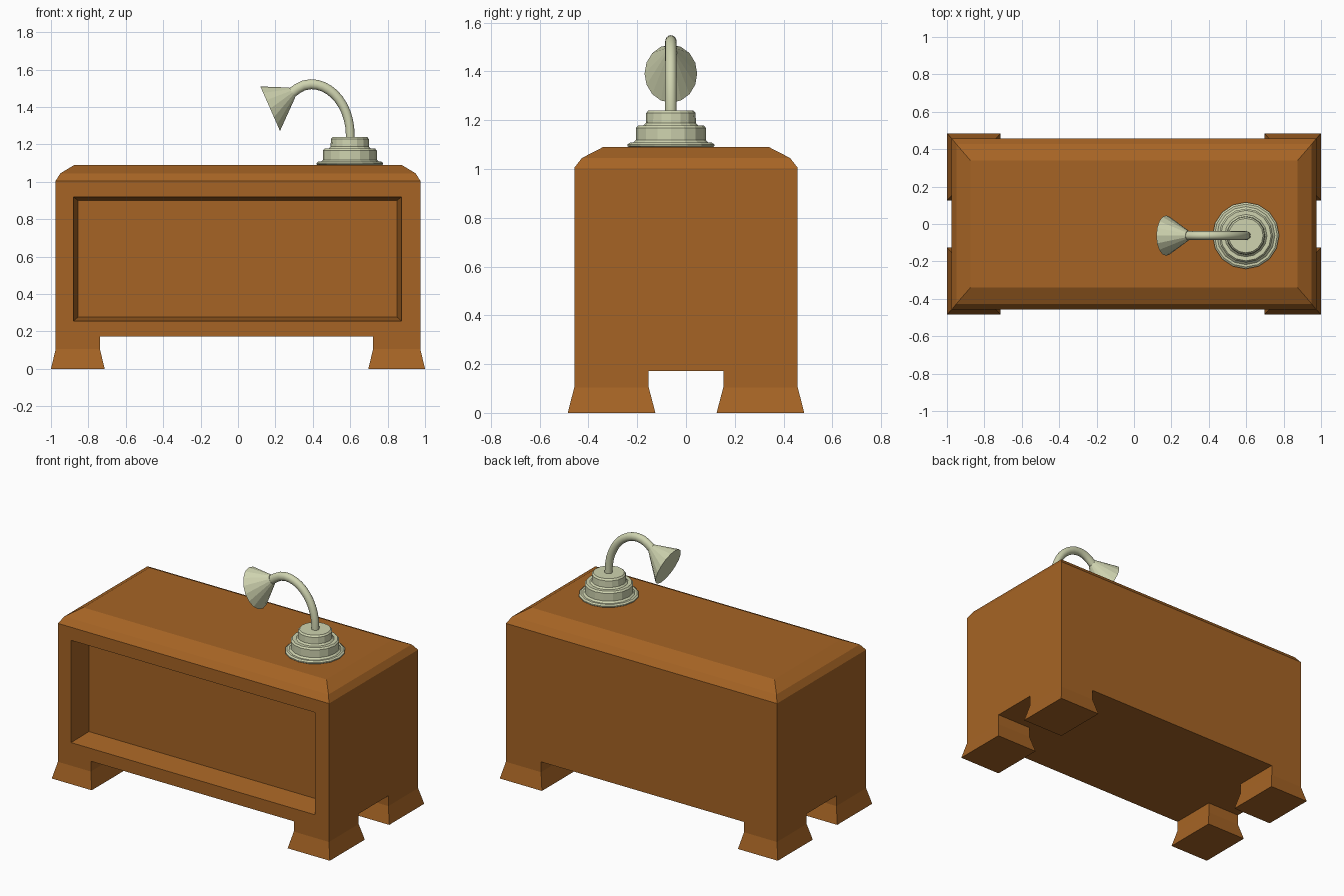
import bpy, bmesh, math
from mathutils import Vector

if "Cube" in bpy.data.objects:
    bpy.data.objects.remove(bpy.data.objects["Cube"])


def material(name, rgb):
    m = bpy.data.materials.new(name)
    m.diffuse_color = (*rgb, 1)
    m.use_nodes = True
    m.node_tree.nodes["Principled BSDF"].inputs["Base Color"].default_value = m.diffuse_color
    return m


WOOD = material("brown wood", (0.38, 0.127, 0.018))
METAL = material("pale green metal", (0.62, 0.65, 0.43))


def loft(bm, rings, cap_start=True, cap_end=True):
    """Skin a list of point rings; return the vertex rings."""
    vs = [[bm.verts.new(p) for p in r] for r in rings]
    for a, b in zip(vs, vs[1:]):
        n = len(a)
        for i in range(n):
            j = (i + 1) % n
            bm.faces.new((a[i], a[j], b[j], b[i]))
    if cap_start:
        bm.faces.new(vs[0][::-1])
    if cap_end:
        bm.faces.new(vs[-1])
    return vs


def finish(bm, name, mat):
    bmesh.ops.remove_doubles(bm, verts=bm.verts, dist=1e-5)
    bmesh.ops.recalc_face_normals(bm, faces=bm.faces)
    me = bpy.data.meshes.new(name)
    bm.to_mesh(me)
    bm.free()
    me.materials.append(mat)
    ob = bpy.data.objects.new(name, me)
    bpy.context.collection.objects.link(ob)
    return ob


def rect_z(x0, x1, y0, y1, z):
    return [(x0, y0, z), (x1, y0, z), (x1, y1, z), (x0, y1, z)]


def rect_y(x0, x1, z0, z1, y):
    return [(x0, y, z0), (x1, y, z0), (x1, y, z1), (x0, y, z1)]


# cabinet body with stepped chamfer at the top
bm = bmesh.new()
loft(bm, [rect_z(-x, x, -y, y, z) for x, y, z in
          [(0.975, 0.458, 0.172), (0.975, 0.458, 1.005),
           (0.95, 0.427, 1.045), (0.875, 0.34, 1.09)]])
# recessed front panel replaces the front wall
bm.faces.ensure_lookup_table()
front = [f for f in bm.faces if all(abs(v.co.y + 0.458) < 1e-4 for v in f.verts)]
bmesh.ops.delete(bm, geom=front, context='FACES_ONLY')
loft(bm, [rect_y(-0.975, 0.975, 0.172, 1.005, -0.458),
          rect_y(-0.88, 0.875, 0.255, 0.92, -0.458),
          rect_y(-0.855, 0.85, 0.277, 0.90, -0.31)], cap_start=False)
finish(bm, "cabinet_body", WOOD)

# four flared feet
for sx, side, inner in ((-1, "left", 0.713), (1, "right", 0.697)):
    for sy, end in ((-1, "front"), (1, "back")):
        bm = bmesh.new()
        rings = []
        for flare, z in ((0.025, 0), (0, 0.105), (0, 0.172)):
            xi = inner + 0.025 - flare
            yi = 0.153 - flare * 1.1
            rings.append(rect_z(sx * xi, sx * (0.975 + flare),
                                sy * yi, sy * (0.458 + flare * 1.08), z))
        loft(bm, rings, cap_end=False)
        finish(bm, f"{end}_{side}_foot", WOOD)

# turned lamp base
CX, CY, N = 0.598, -0.062, 16
profile = [(0.17, 1.088), (0.178, 1.094), (0.178, 1.101), (0.168, 1.108),
           (0.155, 1.108), (0.144, 1.118), (0.144, 1.168), (0.135, 1.178),
           (0.113, 1.178), (0.103, 1.188), (0.101, 1.23), (0.092, 1.24)]
bm = bmesh.new()
loft(bm, [[(CX + r * math.cos(i * math.tau / N), CY + r * math.sin(i * math.tau / N), z)
           for i in range(N)] for r, z in profile])
finish(bm, "horn_base", METAL)


def ring(x, z, nx, nz, r_up, r_y, n=16):
    """Ellipse in the plane whose 'up' direction is (nx, nz) in xz."""
    return [(x + nx * r_up * math.cos(i * math.tau / n),
             CY + r_y * math.sin(i * math.tau / n),
             z + nz * r_up * math.cos(i * math.tau / n)) for i in range(n)]


# curved neck: two quarter ellipses swept with a round section
path = [Vector((0.6, 1.235))]
path += [Vector((0.39 + 0.21 * math.cos(math.radians(a)), 1.25 + 0.272 * math.sin(math.radians(a))))
         for a in range(0, 91, 9)]
path += [Vector((0.35, 1.515)), Vector((0.318, 1.498)), Vector((0.288, 1.476))]
rings = []
for i, p in enumerate(path):
    d = (path[min(i + 1, len(path) - 1)] - path[max(i - 1, 0)]).normalized()
    r = 0.023 + 0.005 * i / len(path)
    rings.append(ring(p.x, p.y, d.y, -d.x, r, 0.0235))
bm = bmesh.new()
loft(bm, rings, cap_start=False, cap_end=False)
neck = finish(bm, "curved_neck", METAL)
for f in neck.data.polygons:
    f.use_smooth = True

# flared horn mouth
bm = bmesh.new()
loft(bm, [ring(0.29, 1.477, -0.5, 0.866, 0.031, 0.025),
          ring(0.172, 1.391, -0.404, 0.915, 0.13, 0.108)])
finish(bm, "horn_mouth", METAL)
